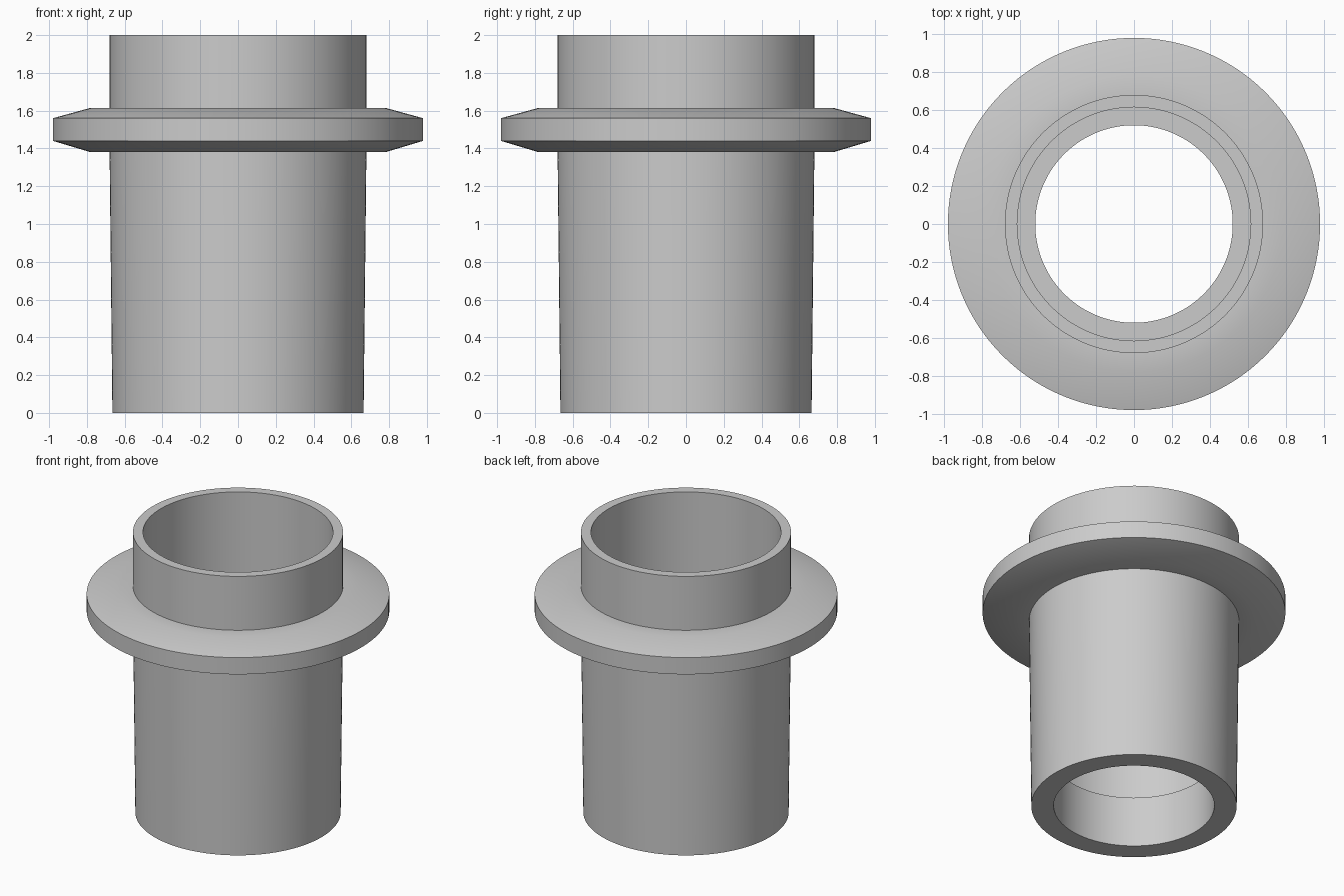
import bpy
import bmesh
import math

cube = bpy.data.objects.get("Cube")
if cube:
    bpy.data.objects.remove(cube, do_unlink=True)

SIDES = 128

grey = bpy.data.materials.new("plain_grey")
grey.use_nodes = True
grey.diffuse_color = (0.6, 0.6, 0.6, 1)
grey.node_tree.nodes["Principled BSDF"].inputs["Base Color"].default_value = (0.6, 0.6, 0.6, 1)


def lathe(name, profile):
    """Revolve a closed (radius, height) outline around z."""
    bm = bmesh.new()
    verts = [bm.verts.new((r, 0, z)) for r, z in profile]
    edges = [bm.edges.new((v, verts[(i + 1) % len(verts)])) for i, v in enumerate(verts)]
    bmesh.ops.spin(bm, geom=verts + edges, cent=(0, 0, 0), axis=(0, 0, 1),
                   angle=math.tau, steps=SIDES, use_merge=True)
    bmesh.ops.remove_doubles(bm, verts=bm.verts[:], dist=0.0001)
    bmesh.ops.recalc_face_normals(bm, faces=bm.faces[:])
    mesh = bpy.data.meshes.new(name)
    bm.to_mesh(mesh)
    bm.free()
    mesh.materials.append(grey)
    obj = bpy.data.objects.new(name, mesh)
    bpy.context.collection.objects.link(obj)
    bpy.ops.object.select_all(action="DESELECT")
    obj.select_set(True)
    bpy.context.view_layer.objects.active = obj
    bpy.ops.object.shade_smooth_by_angle(angle=math.radians(30))
    return obj


# Hollow sleeve with bevelled collar, tapered lower body and stepped bore
lathe("flanged_sleeve", [
    # outside, from the foot up
    (0.665, 0), (0.68, 1.38),
    # collar
    (0.78, 1.38), (0.98, 1.44), (0.98, 1.56), (0.78, 1.615), (0.68, 1.615),
    # rim, then down the bore past the inner ledge
    (0.68, 2), (0.615, 2), (0.615, 0.36), (0.52, 0.36), (0.52, 0),
])
